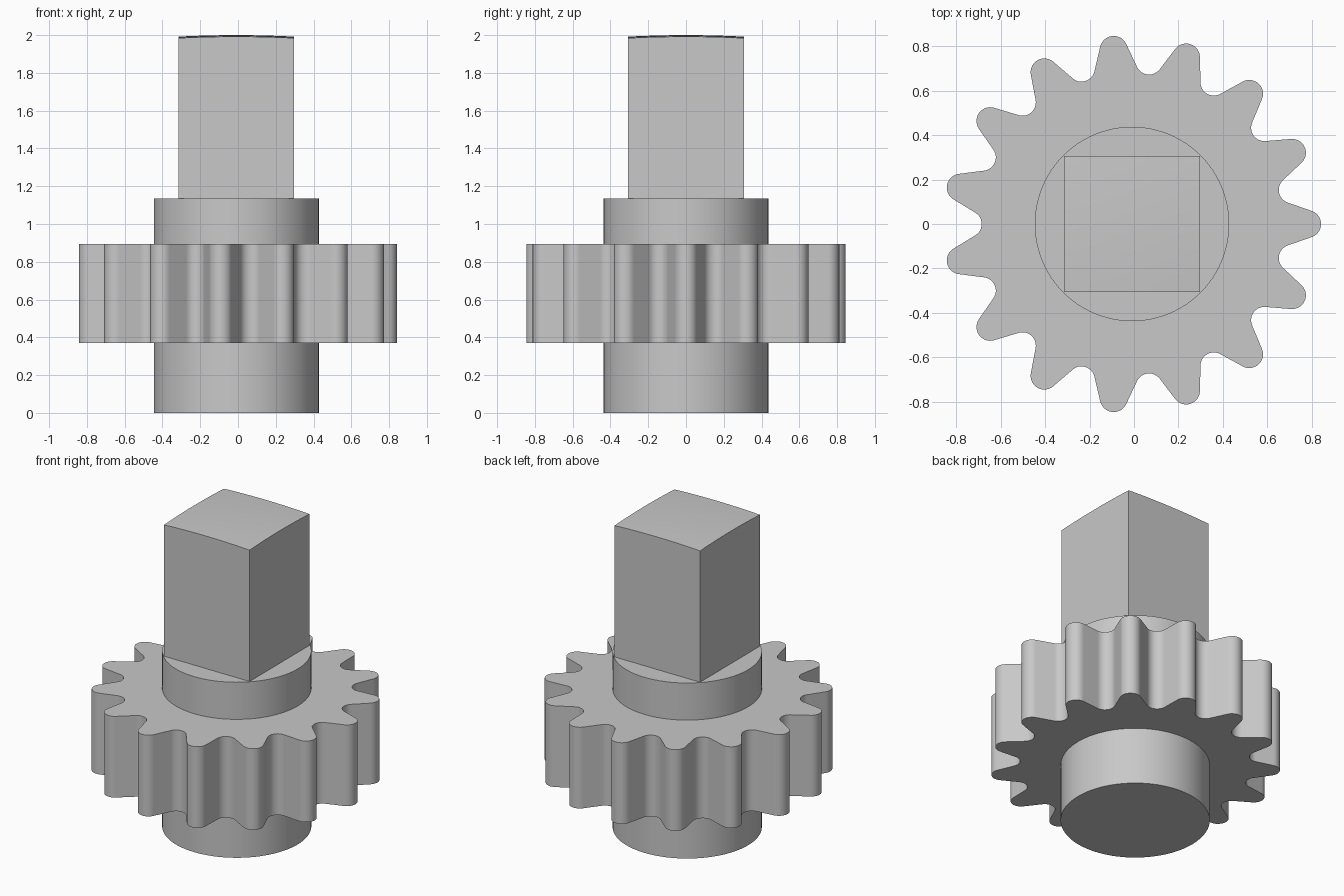
import bpy, bmesh
from math import radians, degrees, sin, cos, acos, atan2, hypot, pi

cube = bpy.data.objects.get("Cube")
if cube:
    bpy.data.objects.remove(cube, do_unlink=True)

CENTRE_X = -0.009
HUB_RADIUS = 0.437
TEETH = 15

steel = bpy.data.materials.new("grey_steel")
steel.use_nodes = True
steel.diffuse_color = (0.58, 0.58, 0.58, 1)
steel.node_tree.nodes["Principled BSDF"].inputs["Base Color"].default_value = steel.diffuse_color


def extrude_outline(name, outline, z0, z1):
    """Make a solid prism from a closed outline."""
    bm = bmesh.new()
    base = bm.faces.new([bm.verts.new((x, y, z0)) for x, y in outline])
    top = bmesh.ops.extrude_face_region(bm, geom=[base], use_keep_orig=True)
    verts = [v for v in top["geom"] if isinstance(v, bmesh.types.BMVert)]
    bmesh.ops.translate(bm, verts=verts, vec=(0, 0, z1 - z0))
    return finish(name, bm)


def finish(name, bm):
    bmesh.ops.recalc_face_normals(bm, faces=bm.faces[:])
    mesh = bpy.data.meshes.new(name)
    bm.to_mesh(mesh)
    bm.free()
    mesh.materials.append(steel)
    obj = bpy.data.objects.new(name, mesh)
    obj.location.x = CENTRE_X
    bpy.context.collection.objects.link(obj)
    bpy.ops.object.select_all(action='DESELECT')
    obj.select_set(True)
    bpy.context.view_layer.objects.active = obj
    bpy.ops.object.shade_smooth_by_angle(angle=radians(30))
    return obj


def arc(cx, cy, r, start, end, steps):
    angles = [start + (end - start) * i / steps for i in range(steps + 1)]
    return [(cx + r * cos(a), cy + r * sin(a)) for a in angles]


def gear_outline(tip_at, tip_r, root_at, root_r):
    """Round tips and round valleys joined by straight tangent flanks."""
    half = pi / TEETH
    dx, dy = root_at * cos(half) - tip_at, root_at * sin(half)
    flank = atan2(dy, dx) - acos((tip_r + root_r) / hypot(dx, dy))
    points = []
    for i in range(TEETH):
        a = 2 * half * i
        points += arc(tip_at * cos(a), tip_at * sin(a), tip_r, a - flank, a + flank, 14)
        b = a + half
        points += arc(root_at * cos(b), root_at * sin(b), root_r,
                      a + flank + pi, b + half - flank + pi, 12)
    return points


# Round hub, passing through the gear
extrude_outline("hub", arc(0, 0, HUB_RADIUS, 0, 2 * pi, 96)[:-1], 0, 1.135)

# Toothed wheel
extrude_outline("gear_wheel", gear_outline(0.788, 0.062, 0.736, 0.06), 0.37, 0.895)

# Square drive shaft with a slightly domed end
bm = bmesh.new()
bmesh.ops.create_grid(bm, x_segments=12, y_segments=12, size=0.306)
for v in bm.verts:
    v.co.z = 2 - (v.co.x ** 2 + v.co.y ** 2) * 0.085
rim = [e for e in bm.edges if e.is_boundary]
sides = bmesh.ops.extrude_edge_only(bm, edges=rim)["geom"]
for v in sides:
    if isinstance(v, bmesh.types.BMVert):
        v.co.z = 1.13
bmesh.ops.holes_fill(bm, edges=[e for e in bm.edges if e.is_boundary], sides=0)
finish("square_shaft", bm)
